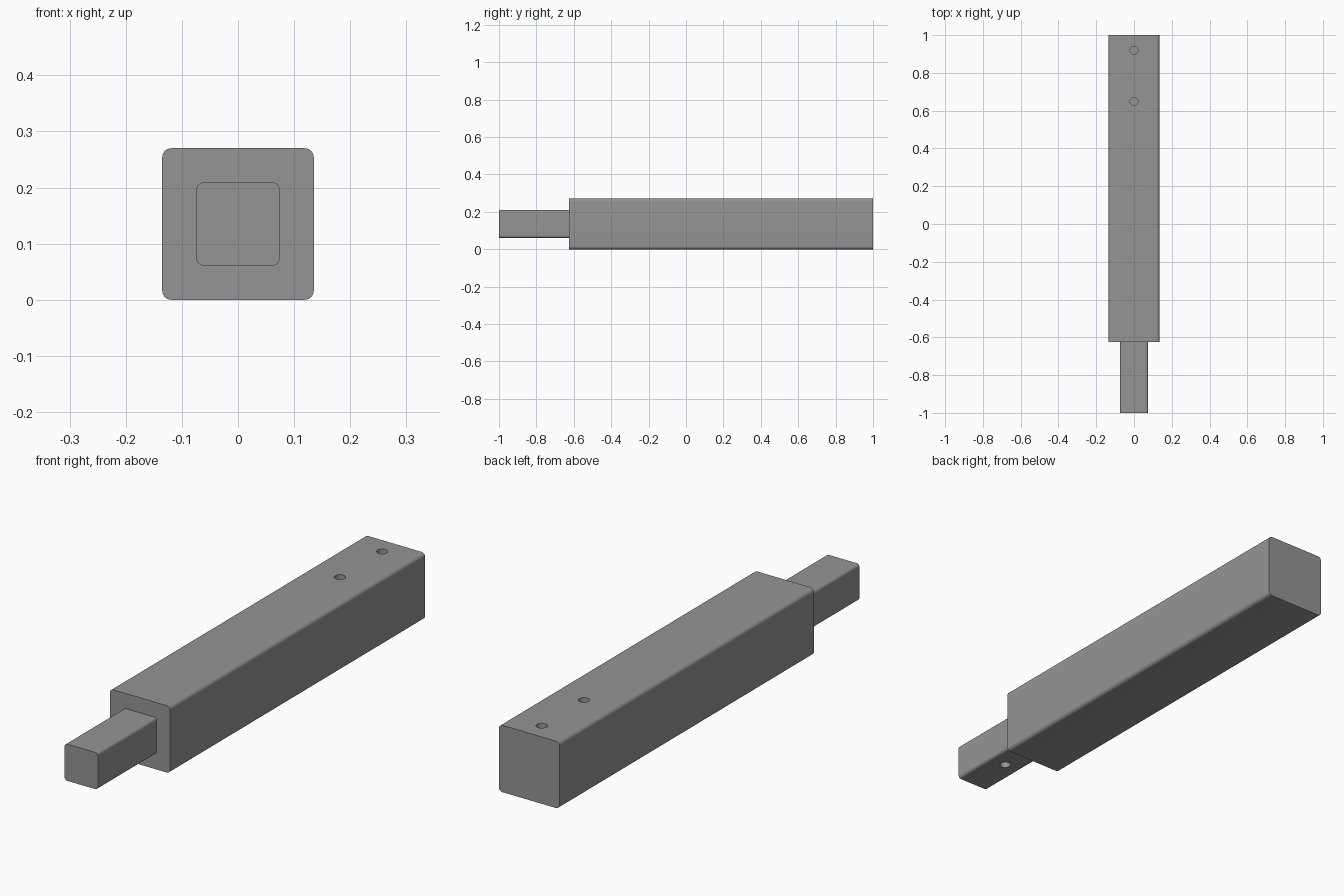
import bpy, bmesh, math

if "Cube" in bpy.data.objects:
    bpy.data.objects.remove(bpy.data.objects["Cube"])

MID_Z = 0.135

grey = bpy.data.materials.new("mid_grey")
grey.diffuse_color = (0.3, 0.3, 0.3, 1)
grey.use_nodes = True
grey.node_tree.nodes["Principled BSDF"].inputs["Base Color"].default_value = grey.diffuse_color


def rounded_bar(name, half, radius, y0, y1, steps=8):
    """Square bar along y with rounded long edges."""
    bm = bmesh.new()
    ring = []
    for corner, (sx, sz) in enumerate([(1, 1), (-1, 1), (-1, -1), (1, -1)]):
        for i in range(steps + 1):
            a = math.radians(90) * (corner + i / steps)
            ring.append(bm.verts.new((sx * (half - radius) + radius * math.cos(a), y0,
                                      MID_Z + sz * (half - radius) + radius * math.sin(a))))
    cap = bm.faces.new(ring)
    out = bmesh.ops.extrude_face_region(bm, geom=[cap], use_keep_orig=True)
    for v in out["geom"]:
        if isinstance(v, bmesh.types.BMVert):
            v.co.y = y1
    bmesh.ops.recalc_face_normals(bm, faces=bm.faces)
    mesh = bpy.data.meshes.new(name)
    bm.to_mesh(mesh)
    bm.free()
    mesh.materials.append(grey)
    ob = bpy.data.objects.new(name, mesh)
    bpy.context.collection.objects.link(ob)
    return ob


def combine(target, other, operation):
    """Apply a boolean and remove the helper."""
    mod = target.modifiers.new("bool", 'BOOLEAN')
    mod.operation = operation
    mod.solver = 'EXACT'
    mod.object = other
    bpy.context.view_layer.objects.active = target
    bpy.ops.object.modifier_apply(modifier=mod.name)
    bpy.data.objects.remove(other, do_unlink=True)


def drill(target, y, z, depth=0.06, radius=0.021):
    """Blind round hole whose mouth lies at height z."""
    bpy.ops.mesh.primitive_cylinder_add(vertices=32, radius=radius, depth=2 * depth,
                                        location=(0, y, z))
    cutter = bpy.context.object
    cutter.hide_render = True
    cutter.data.materials.append(grey)
    combine(target, cutter, 'DIFFERENCE')


# Main square bar with the narrower tenon at the front
bar = rounded_bar("bar_with_tenon", 0.135, 0.016, -0.625, 1.0)
tenon = rounded_bar("tenon", 0.074, 0.012, -1.0, -0.55)
combine(bar, tenon, 'UNION')

# Two holes in the top near the back, one under the tenon
drill(bar, 0.92, 0.27)
drill(bar, 0.65, 0.27)
drill(bar, -0.8, MID_Z - 0.074)

# Smooth rounded edges, crisp ends and hole rims
bpy.ops.object.select_all(action='DESELECT')
bar.select_set(True)
bpy.context.view_layer.objects.active = bar
bpy.ops.object.shade_smooth_by_angle(angle=math.radians(30))
